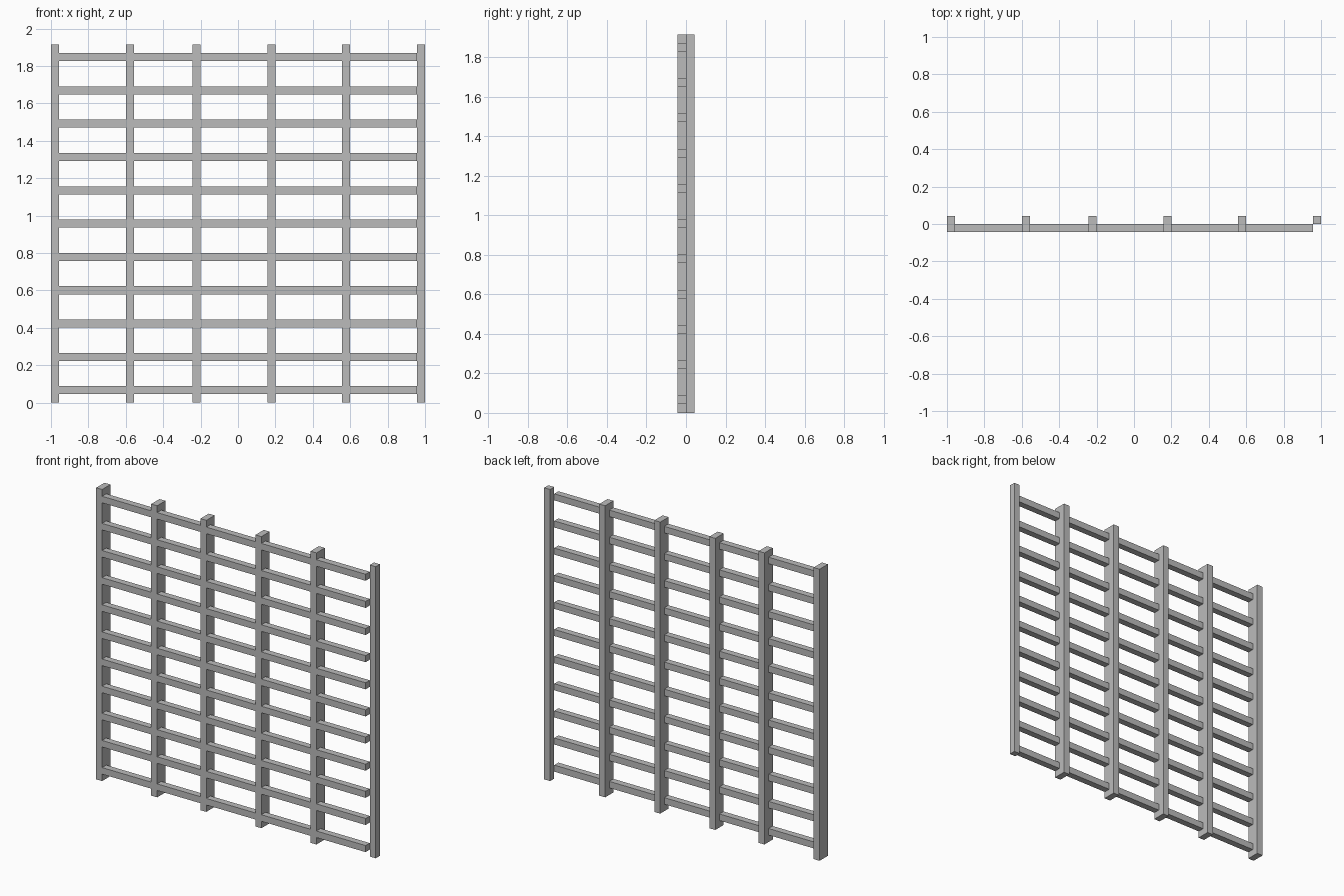
import bpy

cube = bpy.data.objects.get("Cube")
if cube:
    bpy.data.objects.remove(cube, do_unlink=True)

BAR = 0.043      # thickness of every bar
HEIGHT = 1.914   # height of the posts
RAILS = 11

grey = bpy.data.materials.new("grey_metal")
grey.use_nodes = True
grey.diffuse_color = (0.5, 0.5, 0.5, 1)
grey.node_tree.nodes["Principled BSDF"].inputs["Base Color"].default_value = (0.5, 0.5, 0.5, 1)


def box(name, low, high):
    """Axis-aligned bar between two corners."""
    bpy.ops.mesh.primitive_cube_add(size=1)
    bar = bpy.context.object
    bar.name = name
    bar.data.name = name
    for v in bar.data.vertices:
        v.co = [h if c > 0 else l for c, l, h in zip(v.co, low, high)]
    bar.data.materials.append(grey)
    return bar


# Deep upright posts, flush with the front of the rails
post_lefts = (-1, -0.6, -0.243, 0.157, 0.557)
for i, x in enumerate(post_lefts):
    box(f"post_{i + 1}", (x, -BAR, 0), (x + BAR, BAR, HEIGHT))

# Shallow end post, behind the line of the rails
box("end_post", (1 - BAR, 0, 0), (1, BAR, HEIGHT))

# Horizontal rails, evenly spaced and butting up to the end post
for i in range(RAILS):
    z = 0.067 + i * 0.1781
    box(f"rail_{i + 1}", (-1 + BAR, -BAR, z - BAR / 2), (1 - BAR, 0, z + BAR / 2))
